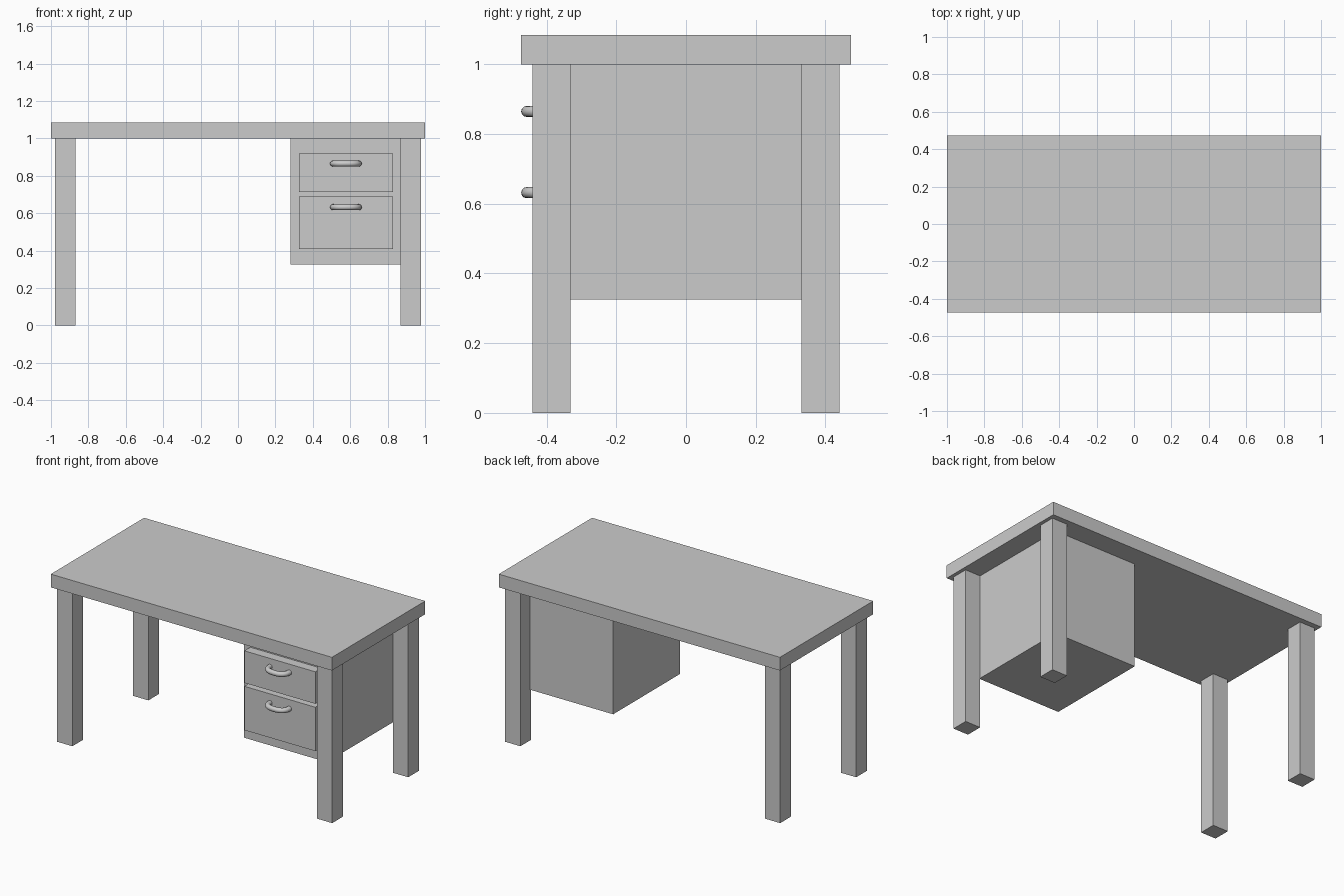
import bpy, math
from mathutils import Vector

if "Cube" in bpy.data.objects:
    bpy.data.objects.remove(bpy.data.objects["Cube"])


def box(name, x, y, z):
    """Box from (min, max) extents on each axis."""
    bpy.ops.mesh.primitive_cube_add(size=1, location=[sum(a) / 2 for a in (x, y, z)])
    ob = bpy.context.object
    ob.name = name
    ob.scale = [a[1] - a[0] for a in (x, y, z)]
    bpy.ops.object.transform_apply(location=False, rotation=False, scale=True)
    return ob


def handle(name, cx, face_y, z):
    """Bowed round bar pull, its ends set into the drawer front."""
    half, bow, r = 0.069, 0.057, 0.016
    pts = [Vector((cx - half, face_y + 0.01, z))]
    n = 16
    for i in range(n + 1):
        a = math.pi * i / n
        c, s = math.cos(a), math.sin(a)
        pts.append(Vector((cx - half * math.copysign(abs(c) ** 0.8, c),
                           face_y - bow * s ** 0.8 if 0 < i < n else face_y, z)))
    pts.append(Vector((cx + half, face_y + 0.01, z)))
    cu = bpy.data.curves.new(name, 'CURVE')
    cu.dimensions = '3D'
    cu.bevel_depth = r
    cu.bevel_resolution = 4
    cu.use_fill_caps = True
    sp = cu.splines.new('POLY')
    sp.points.add(len(pts) - 1)
    for p, co in zip(sp.points, pts):
        p.co = (*co, 1)
    ob = bpy.data.objects.new(name, cu)
    bpy.context.collection.objects.link(ob)
    bpy.ops.object.select_all(action='DESELECT')
    ob.select_set(True)
    bpy.context.view_layer.objects.active = ob
    bpy.ops.object.convert(target='MESH')
    bpy.ops.object.shade_smooth_by_angle(angle=math.radians(50))
    bpy.context.object.name = name


# Desk top
box("desk_top", (-1, 1), (-0.474, 0.474), (1.0, 1.085))

# Four square legs
for sx, side in ((-1, "left"), (1, "right")):
    for sy, end in ((-1, "front"), (1, "back")):
        box(f"{end}_{side}_leg", sorted((sx * 0.87, sx * 0.978)),
            sorted((sy * 0.332, sy * 0.44)), (0, 1.0))

# Drawer cabinet between the right legs
box("drawer_cabinet", (0.28, 0.87), (-0.34, 0.34), (0.325, 1.0))

# Drawer fronts with their handles
FACE = -0.40
for name, z, hz in (("upper", (0.712, 0.918), 0.865), ("lower", (0.408, 0.69), 0.632)):
    box(f"{name}_drawer_front", (0.325, 0.83), (FACE, -0.335), z)
    handle(f"{name}_drawer_handle", 0.577, FACE, hz)
